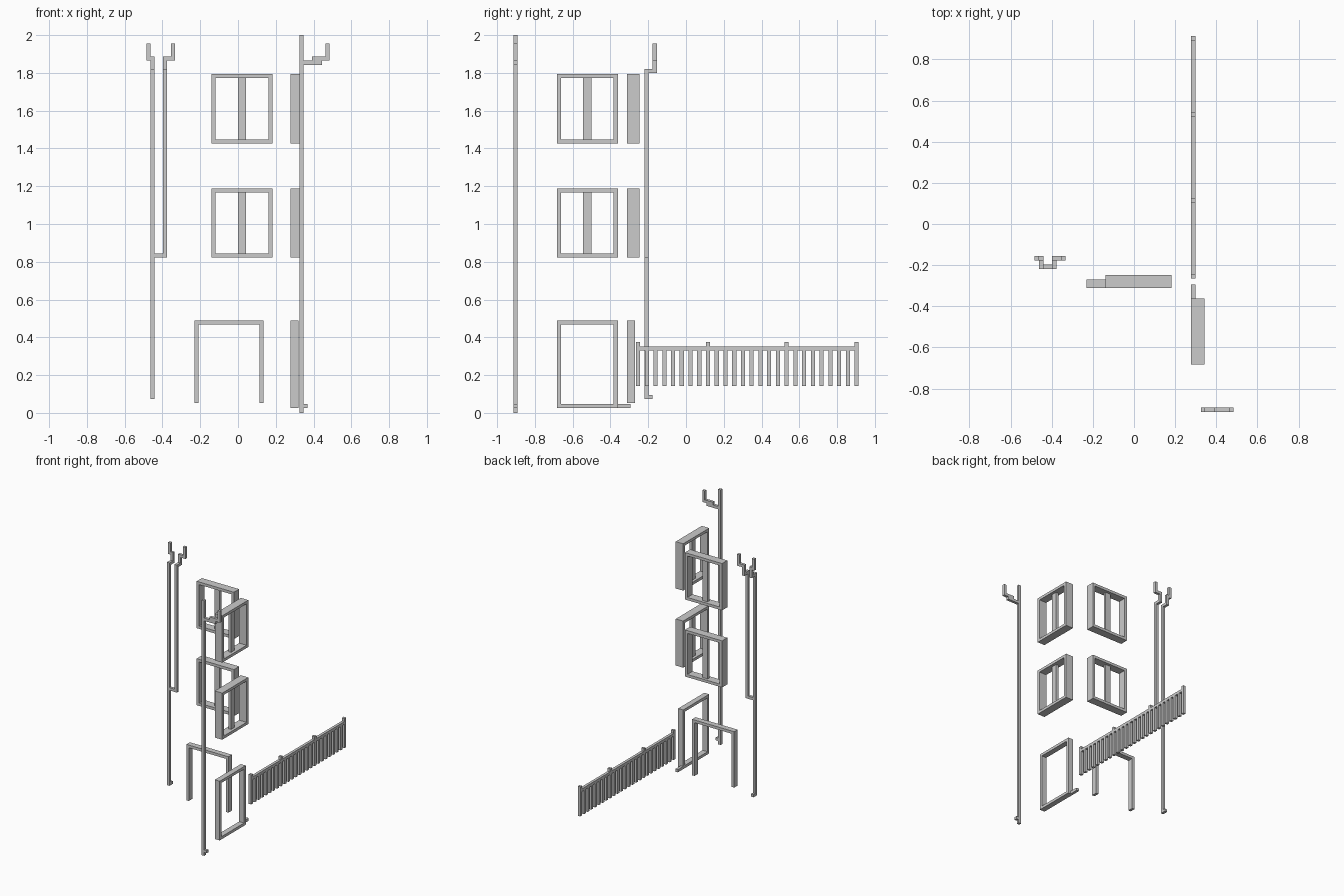
import bpy, bmesh
from mathutils import Vector, Matrix

if "Cube" in bpy.data.objects:
    bpy.data.objects.remove(bpy.data.objects["Cube"])

# Everything sits on a grid of small units: 93 units tall, 45 wide, 85 deep
U = 2 / 93
ORIGIN = Vector((22.5, 42.5, 0))


def part(name, boxes):
    """One object made of boxes given as (x0, x1, y0, y1, z0, z1) in grid units."""
    bm = bmesh.new()
    for x0, x1, y0, y1, z0, z1 in boxes:
        lo, hi = Vector((x0, y0, z0)), Vector((x1, y1, z1))
        centre = ((lo + hi) / 2 - ORIGIN) * U
        bmesh.ops.create_cube(bm, size=1, matrix=Matrix.Translation(centre)
                              @ Matrix.Diagonal(((hi - lo) * U).to_4d()))
    mesh = bpy.data.meshes.new(name)
    bm.to_mesh(mesh)
    bm.free()
    obj = bpy.data.objects.new(name, mesh)
    bpy.context.collection.objects.link(obj)
    return obj


def frame(name, side, a0, a1, d0, d1, z0, z1, sill=True, mullion=False):
    """Rectangular frame; a = along the wall, d = through the wall."""
    zb = z0 + 1 if sill else z0
    bars = [(a0, a0 + 1, d0, d1, zb, z1 - 1),
            (a1 - 1, a1, d0, d1, zb, z1 - 1),
            (a0, a1, d0, d1, z1 - 1, z1)]
    if sill:
        bars.append((a0, a1, d0, d1, z0, z0 + 1))
    if mullion:
        mid = (a0 + a1) / 2
        bars.append((mid - 1, mid + 1, d0 + 1, d1 - 1, zb, z1 - 1))
    if side:
        bars = [(b[2], b[3], b[0], b[1], b[4], b[5]) for b in bars]
    return part(name, bars)


# Windows on two floors, front wall and side wall
for floor, z0, z1 in (("lower", 38.2, 55.2), ("upper", 66.3, 83.4)):
    frame(f"{floor}_front_window", False, 16, 31, 28, 31, z0, z1, mullion=True)
    frame(f"{floor}_side_window", True, 10.7, 25.7, 35.4, 38.4, z0, z1, mullion=True)

# Door frames, the side one with a small threshold stub
frame("front_door_frame", False, 11.8, 28.8, 28, 30, 2.4, 22.8, sill=False)
frame("side_door_frame", True, 10.7, 25.7, 35.4, 37.4, 1.2, 22.8)
part("threshold_stub", [(35.4, 36.4, 25.7, 28.8, 1.2, 2.2)])

# Fence: rail, balusters and taller posts
START, COUNT = 30.2, 26
pitch = (85 - 1 - START) / (COUNT - 1)
fence = [(35.4, 36.4, START, 85, 15.3, 16.3)]
for i in range(COUNT):
    y = START + i * pitch
    fence.append((35.4, 36.4, y, y + 1, 6.6, 15.3))
    if i in (0, 8, 17, COUNT - 1):
        fence.append((35.4, 36.4, y, y + 1, 16.3, 17.4))
part("fence", fence)


# Twin drain pipes on the left, each stepping back and then sideways at the top
def pipe_head(x, h0, h1, tip):
    return [(x, x + 1, 33.3, 35.3, 83.7, 84.7),
            (x, x + 1, 34.3, 35.3, 84.7, 86.7),
            (h0, h1, 34.3, 35.3, 86.7, 87.7),
            (tip, tip + 1, 34.3, 35.3, 87.7, 90.9)]


part("left_main_pipe", [(1, 2, 32.3, 33.3, 3.4, 84.7),
                        (1, 2, 33.3, 34.3, 3.4, 4.4)] + pipe_head(1, 0, 2, 0))
part("left_branch_pipe", [(4, 5, 32.3, 33.3, 38.2, 84.7),
                          (2, 4, 32.3, 33.3, 38.2, 39.2)] + pipe_head(4, 4, 7, 6))

# Tall corner pipe with foot and stepped arm
part("corner_pipe", [(37.6, 38.6, 0, 1, 0, 93),
                     (38.6, 39.6, 0, 1, 1.2, 2.2),
                     (38.6, 43.2, 0, 1, 85.7, 86.7),
                     (40.7, 45, 0, 1, 86.7, 87.7),
                     (44, 45, 0, 1, 87.7, 90.9)])
